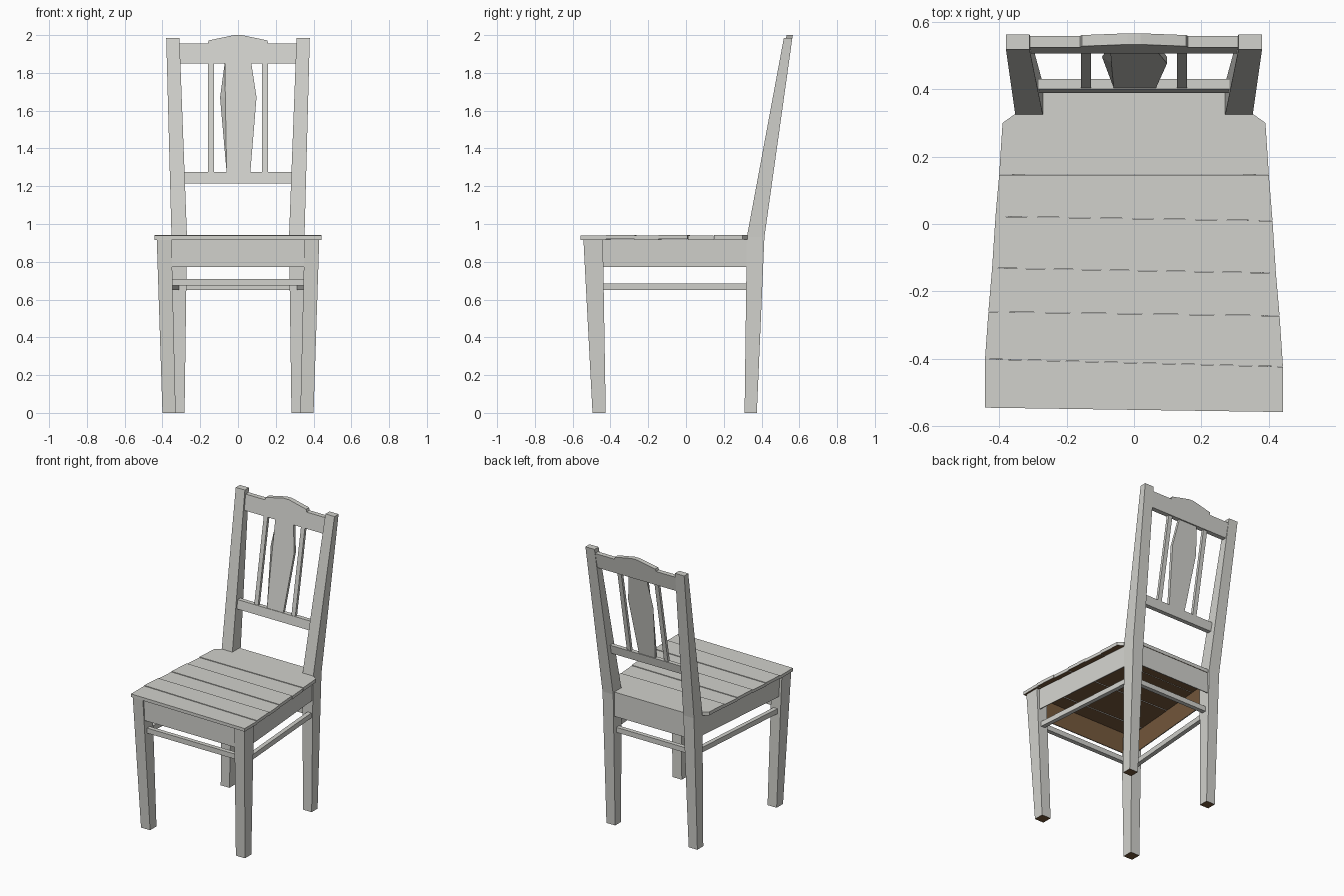
import bpy

if "Cube" in bpy.data.objects:
    bpy.data.objects.remove(bpy.data.objects["Cube"])


def material(name, colour):
    m = bpy.data.materials.new(name)
    m.diffuse_color = (*colour, 1)
    m.use_nodes = True
    m.node_tree.nodes["Principled BSDF"].inputs["Base Color"].default_value = m.diffuse_color
    return m


paint = material("light grey paint", (0.64, 0.64, 0.605))
bare = material("bare brown wood", (0.18, 0.10, 0.045))


def loft(name, a, b, *more, brown_start=False, brown_side=None, mirror=False):
    """Skin matching rings of points, counter-clockwise about the loft direction."""
    rings = [a, b, *more]
    n = len(a)
    verts = [p for r in rings for p in r]
    faces = []
    for k in range(len(rings) - 1):
        for i in range(n):
            j = (i + 1) % n
            faces.append((k * n + i, k * n + j, (k + 1) * n + j, (k + 1) * n + i))
    faces.append(tuple(range(len(verts) - n, len(verts))))
    faces.append(tuple(reversed(range(n))))
    me = bpy.data.meshes.new(name)
    me.from_pydata(verts, [], faces)
    me.materials.append(paint)
    if brown_start or brown_side is not None:
        me.materials.append(bare)
    if brown_start:
        me.polygons[len(faces) - 1].material_index = 1
    if brown_side is not None:
        me.polygons[brown_side].material_index = 1
    ob = bpy.data.objects.new(name, me)
    bpy.context.collection.objects.link(ob)
    if mirror:
        ob.modifiers.new("mirror", 'MIRROR').use_axis[0] = True
    return ob


def rect(x0, x1, y0, y1, z):
    return [(x0, y0, z), (x1, y0, z), (x1, y1, z), (x0, y1, z)]


def prism(name, plan, z0, z1, **kw):
    return loft(name, [(x, y, z0) for x, y in plan], [(x, y, z1) for x, y in plan], **kw)


def lean(z):
    """Front face of the leaning back panel."""
    return 0.40 + (z - 1.275) * 0.183


def plate(name, outline, thick, offset=0.0, front=None, **kw):
    """Leaning plate from an (x, z) outline, counter-clockwise seen from the front."""
    front = front or outline
    return loft(name, [(x, lean(z) + offset + thick, z) for x, z in outline],
                [(x, lean(z) + offset, z) for x, z in front], **kw)


# Legs with bare feet, rear legs continue as leaning posts
loft("front_leg", rect(0.33, 0.40, -0.495, -0.425, 0), rect(0.352, 0.43, -0.543, -0.44, 0.917),
     brown_start=True, mirror=True)
loft("rear_leg_and_post", rect(0.283, 0.35, 0.31, 0.375, 0), rect(0.27, 0.352, 0.322, 0.415, 0.93),
     rect(0.31, 0.38, 0.518, 0.563, 1.985), brown_start=True, mirror=True)

# Aprons: thin boards under the seat, bare on the inner side
APRON = (0.772, 0.917)
T = 0.006
prism("front_apron", [(-0.36, -0.53), (0.36, -0.53), (0.36, -0.53 + T), (-0.36, -0.53 + T)],
      *APRON, brown_side=2)
prism("side_apron", [(0.415, -0.49), (0.345, 0.34), (0.345 - T, 0.34), (0.415 - T, -0.49)],
      *APRON, brown_side=2, mirror=True)
prism("back_apron", [(0.29, 0.40), (-0.29, 0.40), (-0.29, 0.40 - T), (0.29, 0.40 - T)],
      *APRON, brown_side=2)

# Stretchers
loft("front_stretcher", rect(-0.36, 0.36, -0.505, -0.475, 0.675), rect(-0.36, 0.36, -0.505, -0.475, 0.71))
loft("back_stretcher", rect(-0.29, 0.29, 0.345, 0.375, 0.65), rect(-0.29, 0.29, 0.345, 0.375, 0.685))
prism("side_stretcher", [(0.37, -0.46), (0.40, -0.46), (0.34, 0.34), (0.31, 0.34)],
      0.65, 0.685, mirror=True)

# Seat planks: (left y, right y, half width) of each joint, bare underneath
joints = [(-0.545, -0.558, 0.442), (-0.40, -0.423, 0.442), (-0.26, -0.272, 0.432),
          (-0.13, -0.145, 0.421), (0.023, 0.01, 0.411), (0.147, 0.147, 0.40)]
for i in range(5):
    (l0, r0, w0), (l1, r1, w1) = joints[i], joints[i + 1]
    top = 0.938 + 0.004 * (i % 2)
    prism(f"seat_plank_{i + 1}", [(-w0, l0), (w0, r0), (w1, r1 - 0.001), (-w1, l1 - 0.001)],
          top - 0.022, top, brown_start=True)
half = [(0.40, 0.147), (0.39, 0.30), (0.355, 0.325), (0.275, 0.325), (0.275, 0.402)]
prism("seat_back_plank", half + [(-x, y) for x, y in reversed(half)], 0.918, 0.942, brown_start=True)

# Crest rail with raised, peaked centre
plate("crest_rail", [(-0.33, 1.85), (0.33, 1.85), (0.33, 1.955), (0.16, 1.955), (0.155, 1.972),
                     (0.02, 2.0), (-0.02, 2.0), (-0.155, 1.972), (-0.16, 1.955),
                     (-0.33, 1.955)], 0.033)

# Lower back rail
plate("lower_back_rail", [(-0.30, 1.215), (0.30, 1.215), (0.30, 1.275), (-0.30, 1.275)], 0.03)

# Thin bars and central splat
plate("back_bar", [(0.128, 1.27), (0.158, 1.27), (0.158, 1.855), (0.128, 1.855)], 0.02, 0.004, mirror=True)
splat = [(-0.06, 1.27), (0.065, 1.27), (0.098, 1.67), (0.07, 1.855), (-0.07, 1.855), (-0.095, 1.67)]
plate("back_splat", splat, 0.02, 0.004, front=splat[:5] + [(-0.067, 1.67)])
